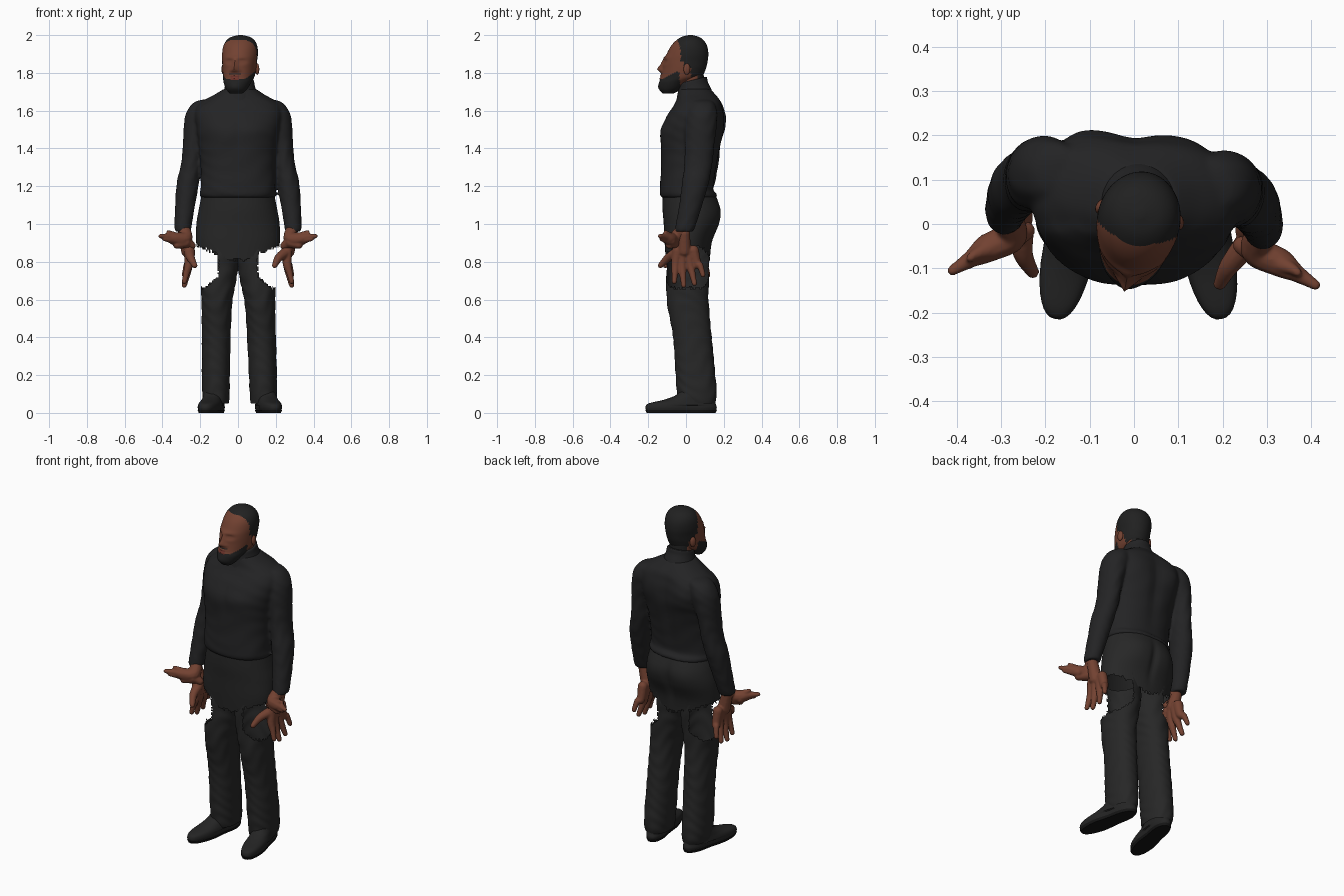
import bpy, bmesh, math, random
from mathutils import Matrix

random.seed(4)
cube = bpy.data.objects.get("Cube")
if cube:
    bpy.data.objects.remove(cube)


def material(name, r, g, b):
    m = bpy.data.materials.new(name)
    m.use_nodes = True
    m.diffuse_color = (r, g, b, 1)
    bsdf = m.node_tree.nodes["Principled BSDF"]
    bsdf.inputs["Base Color"].default_value = (r, g, b, 1)
    bsdf.inputs["Roughness"].default_value = 0.8
    return m


SHIRT = material("shirt black", 0.017, 0.017, 0.018)
TROUSER = material("trouser black", 0.020, 0.020, 0.020)
SHOE = material("shoe black", 0.018, 0.018, 0.018)
SOLE = material("sole black", 0.008, 0.008, 0.008)
HAIR = material("hair black", 0.015, 0.015, 0.015)
SKIN = material("brown skin", 0.17, 0.054, 0.031)
LIPS = material("lip brown", 0.16, 0.035, 0.025)


def spline(rows, steps):
    """Catmull-Rom interpolation through rows of numbers."""
    out = []
    for i in range(len(rows) - 1):
        a, b, c, d = (rows[max(0, min(len(rows) - 1, i + k))] for k in (-1, 0, 1, 2))
        for n in range(steps):
            t = n / steps
            out.append([q + 0.5 * t * (r - p + t * (2 * p - 5 * q + 4 * r - s + t * (3 * (q - r) + s - p)))
                        for p, q, r, s in zip(a, b, c, d)])
    return out + [list(rows[-1])]


def finish(name, bm, mats, voxel=0, relaxing=3):
    """Turn the bmesh into a smooth object; a voxel size fuses overlapping pieces."""
    bmesh.ops.recalc_face_normals(bm, faces=bm.faces)
    me = bpy.data.meshes.new(name)
    bm.to_mesh(me)
    bm.free()
    for m in mats:
        me.materials.append(m)
    ob = bpy.data.objects.new(name, me)
    bpy.context.collection.objects.link(ob)
    if voxel:
        fuse = ob.modifiers.new("fuse", 'REMESH')
        fuse.mode, fuse.voxel_size, fuse.use_smooth_shade = 'VOXEL', voxel, True
        ob.modifiers.new("relax", 'SMOOTH').iterations = relaxing
    else:
        bpy.ops.object.select_all(action='DESELECT')
        ob.select_set(True)
        bpy.context.view_layer.objects.active = ob
        bpy.ops.object.shade_smooth_by_angle(angle=math.radians(50))


def loft(rows, seg=40, steps=6, power=1.0, fold=0.0, caps=True, into=None):
    """Stack of rounded rings; each row is x, y, z, half width, half depth."""
    bm = into or bmesh.new()
    rings = []
    for x, y, z, rx, ry in spline(rows, steps):
        ring = []
        for k in range(seg):
            a = math.tau * k / seg
            c, s = math.cos(a), math.sin(a)
            w = 1 + fold * math.sin(z * 75 + 4 * math.sin(a * 2 + z * 9))
            ring.append(bm.verts.new((x + w * rx * math.copysign(abs(c) ** power, c),
                                      y + w * ry * math.copysign(abs(s) ** power, s), z)))
        rings.append(ring)
    for lo, hi in zip(rings, rings[1:]):
        for k in range(seg):
            bm.faces.new((lo[k], lo[k - 1], hi[k - 1], hi[k]))
    if caps:
        bm.faces.new(rings[0])
        bm.faces.new(rings[-1])
    return bm


def sculpt(bm, side, bumps):
    """Push the front (side -1) or back (side 1) out by soft bumps x, z, width, height, amount."""
    for v in bm.verts:
        if v.co.y * side > -0.01:
            x, z = v.co.x, v.co.z
            v.co.y += side * sum(h * math.exp(-((x - a) / w) ** 2 - ((z - b) / t) ** 2)
                                 for a, b, w, t, h in bumps)


def tear(bm, rule):
    """Remove faces by a rule, leaving a ragged edge."""
    gone = [f for f in bm.faces if rule(f.calc_center_median())]
    bmesh.ops.delete(bm, geom=gone, context='FACES')


# Head: rings, sculpted features, then hair, beard and lips by region
head = loft([(0, -.1, 1.692, .035, .03), (0, -.087, 1.715, .056, .06), (0, -.065, 1.75, .073, .083),
             (0, -.03, 1.78, .082, .108), (0, -.015, 1.82, .088, .115), (0, -.008, 1.86, .091, .118),
             (0, .003, 1.9, .094, .111), (0, .011, 1.94, .09, .097), (0, .016, 1.97, .076, .075),
             (0, .018, 1.99, .05, .047), (0, .018, 2.0, .01, .01)], 64, 7)
sculpt(head, -1, [(0, 1.82, .015, .017, .028), (0, 1.85, .011, .025, .012),
                  (.02, 1.812, .009, .009, .008), (-.02, 1.812, .009, .009, .008),
                  (.036, 1.86, .02, .012, -.011), (-.036, 1.86, .02, .012, -.011),
                  (.036, 1.859, .011, .006, .005), (-.036, 1.859, .011, .006, .005),
                  (0, 1.882, .05, .01, .005), (0, 1.785, .022, .007, .008),
                  (0, 1.77, .022, .005, .007), (0, 1.725, .03, .02, .006)])
for f in head.faces:
    x, y, z = f.calc_center_median()
    if z > 1.86:
        hairy = y > -.05 + 4 * x * x or z > 1.972
    else:
        hairy = y > (.0 if z > 1.835 else .035) and z > 1.765
    beard = y < -.025 and z < 1.765 + max(0, y + .13) * .45
    lip = abs(x) < .026 and 1.764 < z < 1.787 and y < -.1
    moustache = abs(x) < .034 and 1.788 < z < 1.797 and y < -.1
    f.material_index = 2 if lip else 1 if hairy or beard or moustache else 0
turn = Matrix.Translation((.01, .005, 0)) @ Matrix.Rotation(-.2, 4, 'Z')
head.transform(turn)
finish("head", head, [SKIN, HAIR, LIPS])
for side, word in ((1, "left"), (-1, "right")):
    ear = bmesh.new()
    bmesh.ops.create_uvsphere(ear, u_segments=16, v_segments=10, radius=1)
    ear.transform(turn @ Matrix.Translation((side * .09, .018, 1.82)) @
                  Matrix.Rotation(side * .35, 4, 'Z') @ Matrix.Diagonal((.011, .018, .03, 1)))
    finish(word + "_ear", ear, [SKIN])

# Neck with the nape hair, and rolled collar
neck = loft([(.01, .04, 1.68, .064, .06), (.01, .03, 1.82, .066, .062)])
for f in neck.faces:
    f.material_index = int(f.calc_center_median().y > .06)
finish("neck", neck, [SKIN, HAIR])
collar = loft([(.01, .045, 1.66, .105, .1), (.01, .042, 1.7, .088, .089),
               (.01, .038, 1.735, .079, .078), (.01, .036, 1.762, .074, .074), (.01, .036, 1.766, .066, .066)])
for v in collar.verts:
    v.co.z += (v.co.y - .05) * .25
finish("collar", collar, [SHIRT])

# Shirt: body and both sleeves fused into one sweater
ARM = [(.15, .085, 1.66, .03, .03), (.17, .085, 1.645, .06, .06), (.195, .085, 1.605, .072, .078),
       (.212, .08, 1.54, .073, .084), (.234, .072, 1.42, .058, .078), (.245, .065, 1.32, .056, .074),
       (.265, .05, 1.22, .059, .071), (.28, .025, 1.1, .053, .061), (.29, 0, 1.0, .046, .054),
       (.292, -.01, .96, .043, .048)]
shirt = loft([(0, .018, 1.14, .196, .148), (0, .012, 1.16, .202, .15), (0, .004, 1.19, .198, .142),
              (0, .015, 1.3, .198, .147), (0, .025, 1.4, .206, .157), (.002, .035, 1.5, .222, .165),
              (.003, .048, 1.57, .232, .15), (.004, .06, 1.62, .225, .13),
              (.006, .065, 1.655, .185, .115), (.008, .058, 1.685, .132, .1),
              (.01, .048, 1.715, .085, .083)], 64, 6, .88, .006)
sculpt(shirt, 1, [(-.13, 1.56, .08, .1, .028), (.12, 1.56, .08, .1, .008), (0, 1.45, .035, .2, -.012)])
sculpt(shirt, -1, [(.085, 1.48, .07, .06, .008), (-.085, 1.48, .07, .06, .008), (0, 1.48, .02, .07, -.004)])
for side, shift in ((1, 0), (-1, .033)):
    loft([(side * x, y + shift, z, a, b) for x, y, z, a, b in ARM], 36, 6, 1, .018, True, shirt)
finish("sweater", shirt, [SHIRT], .008, 5)

# Hips with a ragged lower hem
hips = loft([(0, .01, .785, .2, .115), (0, .012, .9, .221, .125), (0, .026, 1.0, .22, .144),
             (0, .027, 1.08, .207, .151), (0, .015, 1.165, .19, .138)], 120, 14, .95)
sculpt(hips, 1, [(.1, 1.04, .08, .09, .012), (-.1, 1.04, .08, .09, .012), (0, 1.0, .02, .1, -.014)])
tear(hips, lambda c: c.z < .8 + .4 * max(0, abs(c.x) - .03) + random.random() * .02 and c.z < 1)
finish("hips", hips, [TROUSER])

# Joined chains of balls (x, y, z, radius) make each hand
RAISED = [[(.287, -.02, .97, .034), (.277, -.06, .925, .036), (.33, -.088, .922, .033), (.365, -.11, .93, .021),
           (.41, -.138, .936, .012)],
          [(.33, -.09, .935, .022), (.355, -.1, .95, .014), (.37, -.11, .958, .01)],
          [(.33, -.08, .91, .027), (.365, -.115, .917, .016), (.39, -.13, .92, .011)],
          [(.28, -.065, .905, .034), (.322, -.088, .89, .022)],
          [(.275, -.06, .905, .032), (.245, -.048, .885, .022)]]


def hanging(thumb_x):
    """Hand with spread fingers pointing down; thumb_x places the thumb."""
    chains = [[(.287, -.01, .95, .032), (.265, -.01, .86, .038)],
              [(.255, -.045, .85, .03), (thumb_x + .035, -.095, .82, .023), (thumb_x + .014, -.135, .78, .015)]]
    for base, knuckle, tip, z in ((-.045, -.055, -.062, .695), (-.015, -.02, -.012, .675),
                                  (.015, .022, .045, .685), (.04, .058, .09, .73)):
        chains.append([(.26, base, .86, .029), (.26, knuckle, .79, .024),
                       (.272, (knuckle + tip) / 2, z + .05, .018), (.284, tip, z, .014)])
    return chains


def hand(name, chains, side, shift):
    bm = bmesh.new()
    for chain in chains:
        for x, y, z, r in spline(chain, 9):
            bmesh.ops.create_icosphere(bm, subdivisions=2, radius=r,
                                       matrix=Matrix.Translation((side * x, y + shift, z)))
    finish(name, bm, [SKIN], .005)


LEG = [(.115, .057, .05, .066, .096), (.117, .057, .1, .072, .105), (.117, .05, .2, .074, .105),
       (.115, .034, .4, .076, .102), (.112, .01, .58, .081, .11), (.104, .008, .7, .094, .112),
       (.1, .01, .8, .102, .112), (.106, .012, .9, .1, .11)]
for side, word in ((1, "left"), (-1, "right")):
    # Hands, two to each arm
    shift = 0 if side > 0 else .033
    hand(word + "_raised_hand", RAISED, side, shift)
    hand(word + "_hanging_hand", hanging(.18 if side > 0 else .215), side, shift * .8)

    # Trouser legs, torn away at the outer thigh
    spread = .02 if side > 0 else 0
    leg = loft([(side * (x + spread * max(0, 1 - z / .75)), y, z, a, b) for x, y, z, a, b in LEG],
               96, 12, .92, .014, False)
    tear(leg, lambda c: c.z > .655 + random.random() * .015 and
         abs(c.x) > .1 + 1.2 * max(0, .72 - c.z) + random.random() * .012)
    finish(word + "_trouser_leg", leg, [TROUSER])

    # Shoes turned outwards, with thin soles
    place = Matrix.Translation((side * (.141 + spread), -.026, 0)) @ Matrix.Rotation(side * .19, 4, 'Z')
    shoe = loft([(0, 0, .012, .056, .188), (0, 0, .03, .06, .192), (0, .005, .05, .057, .18),
                 (0, .045, .07, .053, .135), (0, .075, .095, .051, .1), (0, .085, .13, .045, .08)], 40, 5, .85)
    sole = loft([(0, 0, 0, .054, .185), (0, 0, .014, .06, .192)], 40, 2, .85)
    for bm, part, mat in ((shoe, "_shoe", SHOE), (sole, "_sole", SOLE)):
        for v in bm.verts:  # narrower waist behind the ball of the foot
            v.co.x *= 1 - .15 * math.exp(-((v.co.y - .04) / .06) ** 2) * (v.co.z < .04)
        bm.transform(place)
        finish(word + part, bm, [mat])
